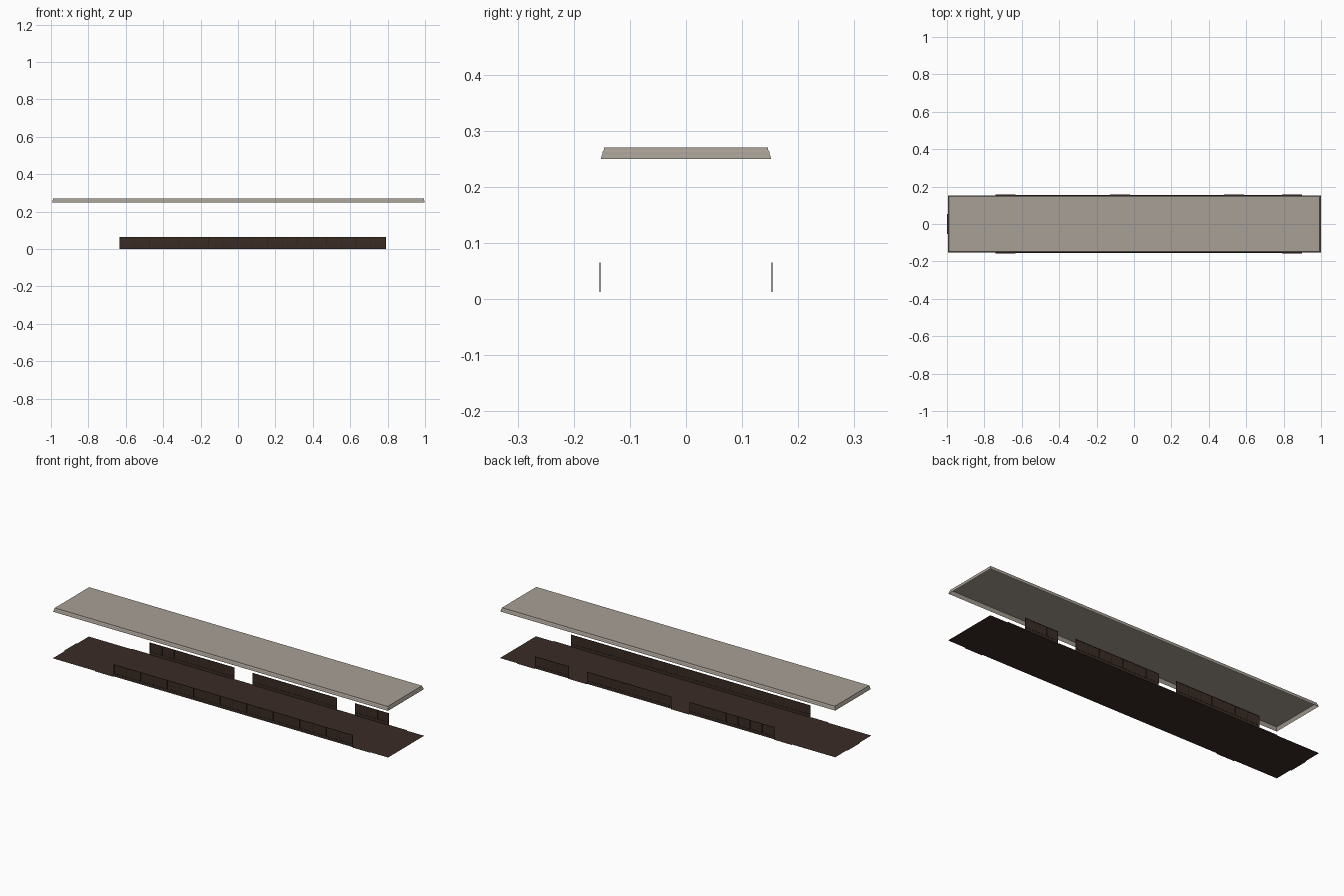
import bpy, bmesh

if "Cube" in bpy.data.objects:
    bpy.data.objects.remove(bpy.data.objects["Cube"])

def material(name, rgb):
    m = bpy.data.materials.new(name)
    m.diffuse_color = (*rgb, 1)
    m.use_nodes = True
    m.node_tree.nodes["Principled BSDF"].inputs["Base Color"].default_value = m.diffuse_color
    return m

plaster = material("warm grey plaster", (0.39, 0.35, 0.305))
wood = material("dark brown wood", (0.042, 0.025, 0.018))
trim = material("deep brown trim", (0.028, 0.017, 0.012))

X0, X1, Y = -0.995, 1.0, 0.153          # room outline
DOOR_W, SILL = 0.107, 0.005

def finish(name, bm, mat):
    me = bpy.data.meshes.new(name)
    bm.to_mesh(me)
    bm.free()
    me.materials.append(mat)
    ob = bpy.data.objects.new(name, me)
    bpy.context.collection.objects.link(ob)
    return ob

def quad(bm, pts):
    return bm.faces.new([bm.verts.new(p) for p in pts])

def flat(bm, x0, x1, y0, y1, z):
    quad(bm, [(x0, y0, z), (x1, y0, z), (x1, y1, z), (x0, y1, z)])

def box(bm, x0, x1, y0, y1, z0, z1):
    vs = bmesh.ops.create_cube(bm, size=1)["verts"]
    for v in vs:
        v.co = (x0 + (v.co.x + .5) * (x1 - x0),
                y0 + (v.co.y + .5) * (y1 - y0),
                z0 + (v.co.z + .5) * (z1 - z0))

# floor sheet with door sills poking out past the walls
back_doors = [-0.74, -0.128, 0.482, 0.79]
front_doors = [-0.74, 0.79]
bm = bmesh.new()
flat(bm, X0, X1, -Y, Y, 0)
for x in back_doors:
    flat(bm, x, x + DOOR_W, Y, Y + SILL, 0)
for x in front_doors:
    flat(bm, x, x + DOOR_W, -Y - SILL, -Y, 0)
flat(bm, X0 - SILL, X0, -DOOR_W / 2, DOOR_W / 2, 0)
finish("floor", bm, wood)

# wainscot runs between the doors: sheet, skirting, top rail and stiles
def wainscot(name, doors, side):
    sheet, rails = bmesh.new(), bmesh.new()
    y = side * Y
    for a, b in zip(doors, doors[1:]):
        x0, x1 = a + DOOR_W, b
        quad(sheet, [(x0, y, 0), (x1, y, 0), (x1, y, 0.065), (x0, y, 0.065)])
        y0, y1 = y - 0.001, y + 0.001
        box(rails, x0, x1, y0, y1, 0.013, 0.017)
        box(rails, x0, x1, y0, y1, 0.062, 0.065)
        n = max(2, round((x1 - x0) / 0.077))
        for i in range(n + 1):
            x = x0 + 0.002 + (x1 - x0 - 0.004) * i / n
            box(rails, x - 0.002, x + 0.002, y0, y1, 0.016, 0.063)
    finish(name + "_wainscot", sheet, wood)
    finish(name + "_wainscot_trim", rails, trim)

wainscot("front", front_doors, -1)
wainscot("back", back_doors, 1)

# ceiling sheet with a stepped cornice, open underneath: (inset, height)
profile = [(0.0, 0.25), (0.001, 0.256), (0.0025, 0.258),
           (0.003, 0.263), (0.005, 0.266), (0.0055, 0.27)]
bm = bmesh.new()
rings = []
for d, z in profile:
    d += 0.0015
    rings.append([bm.verts.new((x, y, z)) for x, y in
                  ((X0 + d, -Y + d), (X1 - d, -Y + d), (X1 - d, Y - d), (X0 + d, Y - d))])
for lo, hi in zip(rings, rings[1:]):
    for i in range(4):
        j = (i + 1) % 4
        bm.faces.new((lo[i], lo[j], hi[j], hi[i]))
finish("cornice", bm, plaster)

d = profile[-1][0] + 0.0015
bm = bmesh.new()
flat(bm, X0 + d, X1 - d, -Y + d, Y - d, 0.27)
finish("ceiling", bm, plaster)
